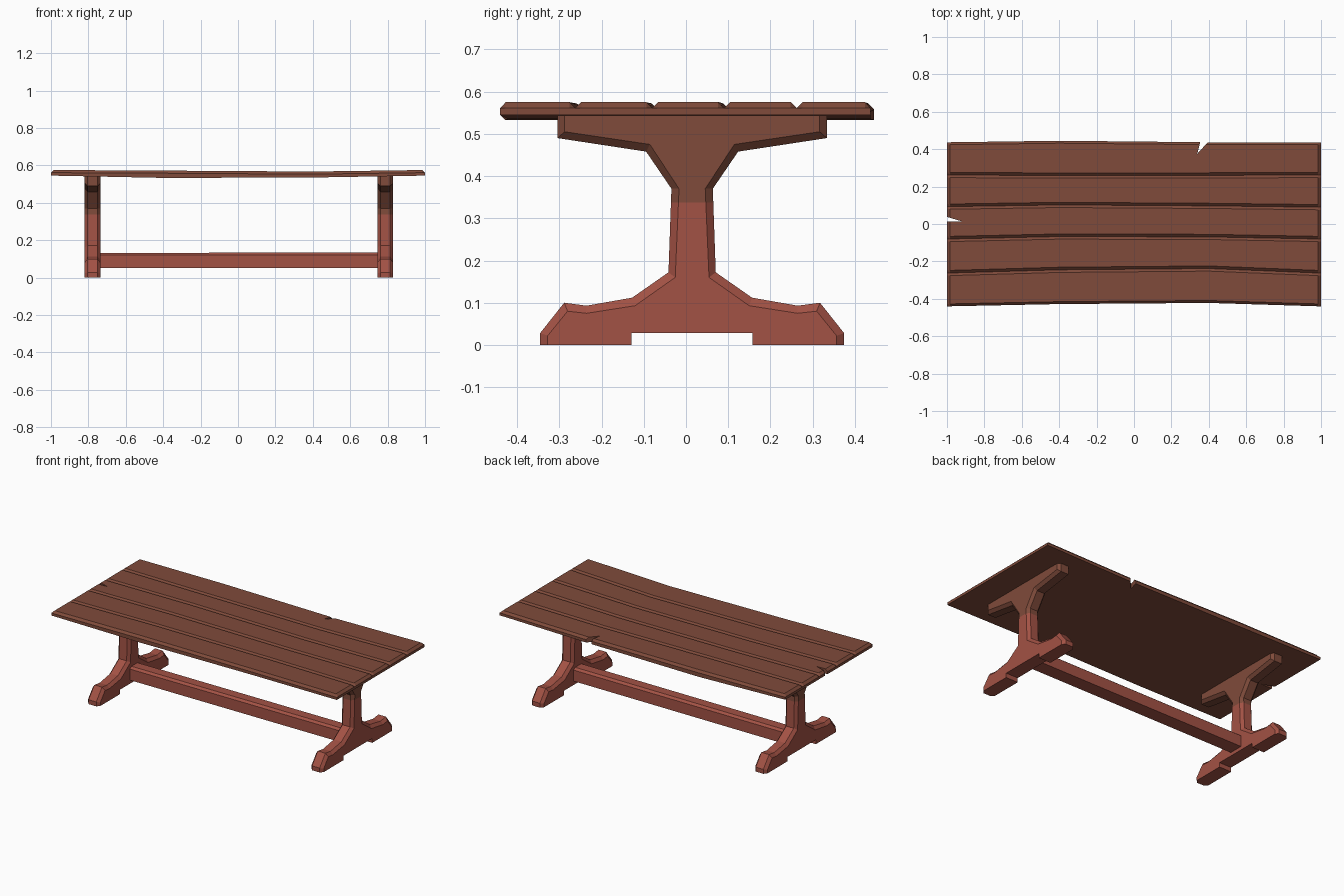
import bpy, bmesh

if "Cube" in bpy.data.objects:
    bpy.data.objects.remove(bpy.data.objects["Cube"])


def material(name, rgb):
    m = bpy.data.materials.new(name)
    m.diffuse_color = (*rgb, 1)
    m.use_nodes = True
    m.node_tree.nodes["Principled BSDF"].inputs["Base Color"].default_value = m.diffuse_color
    return m


BROWN = material("brown wood", (0.214, 0.070, 0.043))
RED = material("red wood", (0.365, 0.084, 0.059))
CY = 0.0145  # the legs sit slightly off centre in y


def loft(name, rings, mats):
    """Skin a list of closed rings of equal length and cap both ends."""
    bm = bmesh.new()
    vs = [[bm.verts.new(p) for p in ring] for ring in rings]
    n = len(vs[0])
    for a, b in zip(vs, vs[1:]):
        for i in range(n):
            j = (i + 1) % n
            bm.faces.new((a[i], a[j], b[j], b[i]))
    bm.faces.new(vs[0][::-1])
    bm.faces.new(vs[-1])
    bmesh.ops.recalc_face_normals(bm, faces=bm.faces)
    me = bpy.data.meshes.new(name)
    bm.to_mesh(me)
    bm.free()
    ob = bpy.data.objects.new(name, me)
    bpy.context.collection.objects.link(ob)
    for m in mats:
        me.materials.append(m)
    return ob


# Plank top: cross-sections with V grooves, slightly bowed and sagging
EDGE_F = (-.44, -.428, -.422, -.44)
EDGE_B = (.437, .445, .437, .437)
GROOVES = [(-.262, -.245, -.238, -.262), (-.08, -.067, -.069, -.08),
           (.093, .102, .097, .09), (.262, .259, .260, .262)]
TOP = (.575, .572, .567, .575)
BOTTOM = (.545, .533, .535, .545)


def section(x, k, end=False):
    top, low = TOP[k], TOP[k] - .014
    lip = low if end else top
    f, b = EDGE_F[k], EDGE_B[k]
    pts = [(f, BOTTOM[k]), (f, low), (f + .013, lip)]
    for g in GROOVES:
        y = g[k]
        pts += [(y - .014, lip), (y, low), (y + .014, lip)]
    pts += [(b - .013, lip), (b, low), (b, BOTTOM[k])]
    return [(x, y, z) for y, z in pts]


top = loft("plank_top", [section(-1, 0, True), section(-.985, 0), section(-.4, 1),
                         section(.4, 2), section(.985, 3), section(1, 3, True)], [BROWN])

# Split notches in the back edge and left end
for tri in ([(.36, .46), (.338, .375), (.415, .46)],
            [(-1.02, .044), (-.92, .014), (-1.02, .012)]):
    cutter = loft("notch_cutter", [[(x, y, z) for x, y in tri] for z in (.5, .6)], [BROWN])
    cutter.hide_render = True
    mod = top.modifiers.new("notch", 'BOOLEAN')
    mod.operation, mod.solver, mod.object = 'DIFFERENCE', 'EXACT', cutter
    bpy.context.view_layer.objects.active = top
    bpy.ops.object.modifier_apply(modifier=mod.name)
    bpy.data.objects.remove(cutter)

# Trestle legs: half profiles (distance from centre, height), mirrored
OUTER = [(.143, .028), (.143, 0), (.36, 0), (.36, .028), (.303, .10), (.25, .093),
         (.142, .112), (.056, .172), (.049, .37), (.109, .458), (.319, .49), (.319, .545)]
INNER = [(.143, .028), (.143, 0), (.342, 0), (.342, .022), (.295, .08), (.25, .075),
         (.135, .093), (.040, .16), (.031, .37), (.10, .475), (.302, .505), (.302, .545)]


def ring(x, half):
    full = half + [(-h, z) for h, z in reversed(half)]
    return [(x, CY + h, z) for h, z in full]


for name, x0, x1 in (("left_trestle", -.82, -.735), ("right_trestle", .745, .83)):
    leg = loft(name, [ring(x0, INNER), ring(x0 + .016, OUTER),
                      ring(x1 - .016, OUTER), ring(x1, INNER)], [RED, BROWN])
    # Upper part is brown, lower part red
    bm = bmesh.new()
    bm.from_mesh(leg.data)
    bmesh.ops.bisect_plane(bm, geom=bm.verts[:] + bm.edges[:] + bm.faces[:],
                           plane_co=(0, 0, .338), plane_no=(0, 0, 1))
    for f in bm.faces:
        f.material_index = int(f.calc_center_bounds().z > .338)
    bm.to_mesh(leg.data)
    bm.free()

# Stretcher beam between the legs, chamfered along its top edges
BEAM = [(-.045, 0), (-.045, .07), (-.030, .082), (.030, .082), (.045, .07), (.045, 0)]
loft("stretcher", [[(x, CY + y, z0 + z) for y, z in BEAM]
                   for x, z0 in ((-.75, .05), (.76, .052))], [RED])
